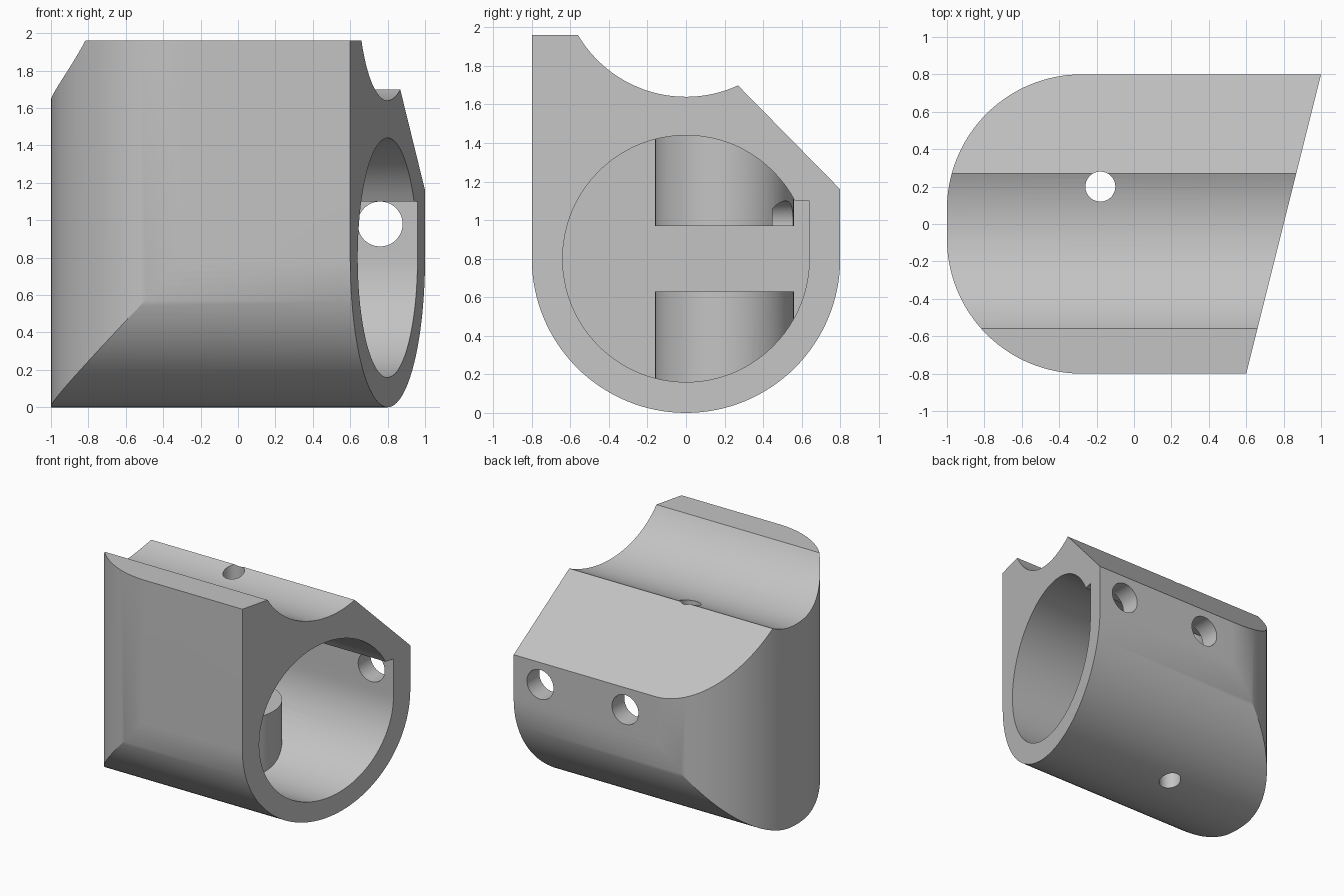
import bpy
import bmesh
from math import asin, cos, sin, degrees, radians

cube = bpy.data.objects.get("Cube")
if cube:
    bpy.data.objects.remove(cube, do_unlink=True)

grey = bpy.data.materials.new("plain grey")
grey.use_nodes = True
grey.diffuse_color = (0.55, 0.55, 0.55, 1)
grey.node_tree.nodes["Principled BSDF"].inputs["Base Color"].default_value = (0.55, 0.55, 0.55, 1)


def arc(cu, cv, r, start, end, steps=32):
    """Points along a circular arc, angles in degrees."""
    angles = [radians(start + (end - start) * i / steps) for i in range(steps + 1)]
    return [(cu + r * cos(a), cv + r * sin(a)) for a in angles]


def prism(name, outline, axis, low, high):
    """Extrude a 2D outline along x (outline is y, z), y (x, z) or z (x, y)."""
    place = {"x": lambda u, v: (low, u, v),
             "y": lambda u, v: (u, low, v),
             "z": lambda u, v: (u, v, low)}[axis]
    bm = bmesh.new()
    face = bm.faces.new([bm.verts.new(place(u, v)) for u, v in outline])
    moved = bmesh.ops.extrude_face_region(bm, geom=[face])["geom"]
    offset = [high - low if a == axis else 0 for a in "xyz"]
    bmesh.ops.translate(bm, vec=offset,
                        verts=[g for g in moved if isinstance(g, bmesh.types.BMVert)])
    bmesh.ops.recalc_face_normals(bm, faces=bm.faces)
    mesh = bpy.data.meshes.new(name)
    bm.to_mesh(mesh)
    bm.free()
    mesh.materials.append(grey)
    obj = bpy.data.objects.new(name, mesh)
    bpy.context.collection.objects.link(obj)
    return obj


def rod(name, u, v, r, axis, low, high):
    return prism(name, arc(u, v, r, 0, 360, 64)[:-1], axis, low, high)


def combine(target, tool, operation):
    """Apply a boolean and discard the tool."""
    mod = target.modifiers.new("cut", "BOOLEAN")
    mod.operation = operation
    mod.solver = "EXACT"
    mod.object = tool
    bpy.context.view_layer.objects.active = target
    bpy.ops.object.modifier_apply(modifier=mod.name)
    bpy.data.objects.remove(tool, do_unlink=True)


# Body: round underside, saddle on top, sloping back shoulder
saddle = degrees(asin(0.56 / 0.65))
shoulder = degrees(asin(0.27 / 0.65))
profile = (arc(0, 0.8, 0.8, 180, 360, 64) + [(0.8, 1.16)]
           + arc(0, 2.29, 0.65, 270 + shoulder, 270 - saddle)
           + [(-0.56, 1.96), (-0.8, 1.96)])
profile.remove((-0.56, 1.96))
body = prism("housing_body", profile, "x", -1.2, 1.2)

# Plan shape: rounded left end and slanted open end
plan = (arc(-0.28, 0.08, 0.72, 90, 180) + arc(-0.28, -0.08, 0.72, 180, 270)
        + [(-0.28, -0.9), (0.575, -0.9), (1.025, 0.9), (-0.28, 0.9)])
combine(body, prism("plan_cutter", plan, "z", -0.2, 2.2), "INTERSECT")

# Bore with square pocket along the back, leaving two facing posts
start = degrees(asin(0.3 / 0.64))
bore = prism("bore_cutter", arc(0, 0.8, 0.64, start, 360, 80) + [(0.64, 1.1)],
             "x", -0.58, 1.3)
for low, high in ((-0.1, 0.63), (0.97, 1.8)):
    combine(bore, rod("post", -0.18, 0.2, 0.36, "z", low, high), "DIFFERENCE")
combine(body, bore, "DIFFERENCE")

# Axle hole through the posts and two holes in the back wall
combine(body, rod("axle_hole", -0.18, 0.2, 0.08, "z", -0.2, 2.2), "DIFFERENCE")
for x in (-0.01, 0.76):
    combine(body, rod("back_hole", x, 0.98, 0.12, "y", 0.45, 1.0), "DIFFERENCE")

# Smooth curved walls, crisp edges
bpy.ops.object.select_all(action="DESELECT")
body.select_set(True)
bpy.context.view_layer.objects.active = body
bpy.ops.object.shade_smooth_by_angle(angle=radians(25))
